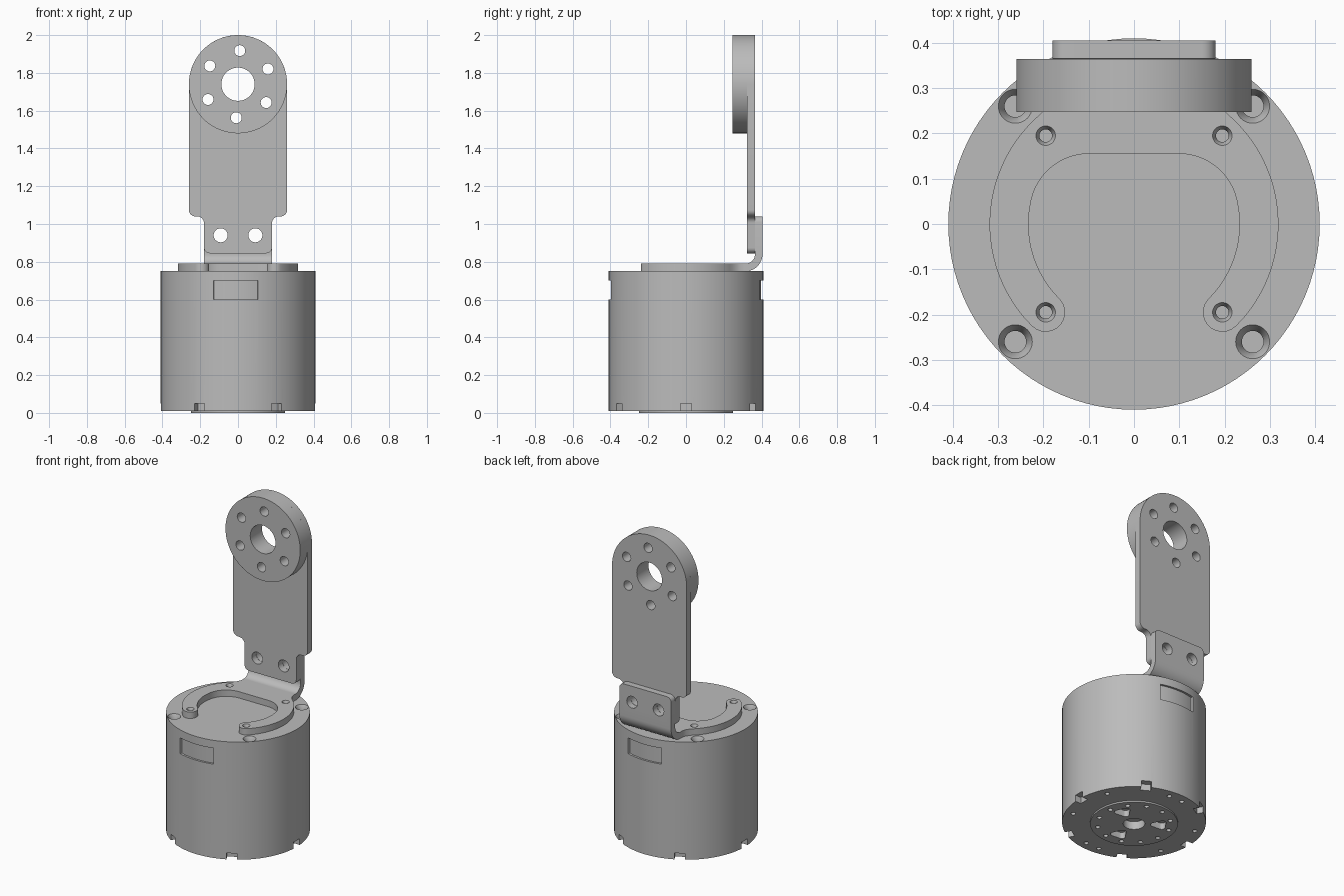
import bpy, bmesh
from math import sin, cos, pi, radians
from mathutils import Matrix, Vector

if "Cube" in bpy.data.objects:
    bpy.data.objects.remove(bpy.data.objects["Cube"])

# One plain grey metal
GREY = (0.5, 0.5, 0.5, 1)
metal = bpy.data.materials.new("grey_metal")
metal.use_nodes = True
metal.diffuse_color = GREY
metal.node_tree.nodes["Principled BSDF"].inputs["Base Color"].default_value = GREY


def arc(cx, cy, r, start, end, n=12):
    """Points along an arc, angles in degrees."""
    steps = [radians(start + (end - start) * i / n) for i in range(n + 1)]
    return [(cx + r * cos(a), cy + r * sin(a)) for a in steps]


def polar(r, angle):
    return r * cos(radians(angle)), r * sin(radians(angle))


# Maps 2D outline + depth to 3D for each extrusion axis
PLACE = {
    "x": lambda u, v, d: (d, u, v),
    "y": lambda u, v, d: (u, d, v),
    "z": lambda u, v, d: (u, v, d),
}


def add_prism(bm, outline, low, high, axis="z", scale_high=None):
    """Extrude an outline; a second outline may shape the far end."""
    far = scale_high or outline
    a = [bm.verts.new(PLACE[axis](u, v, low)) for u, v in outline]
    b = [bm.verts.new(PLACE[axis](u, v, high)) for u, v in far]
    n = len(a)
    bm.faces.new(a)
    bm.faces.new(b[::-1])
    for i in range(n):
        bm.faces.new((a[i], b[i], b[(i + 1) % n], a[(i + 1) % n]))


def disc(cx, cy, r, n=32):
    return arc(cx, cy, r, 0, 360, n)[:-1]


def finish(name, bm):
    bmesh.ops.recalc_face_normals(bm, faces=bm.faces)
    mesh = bpy.data.meshes.new(name)
    bm.to_mesh(mesh)
    bm.free()
    mesh.materials.append(metal)
    obj = bpy.data.objects.new(name, mesh)
    bpy.context.collection.objects.link(obj)
    return obj


def part(name, *prism):
    bm = bmesh.new()
    add_prism(bm, *prism)
    return finish(name, bm)


def cut(obj, prisms):
    """Cut a set of separate prisms out of an object."""
    bm = bmesh.new()
    for p in prisms:
        add_prism(bm, *p)
    tool = finish("cutter", bm)
    tool.hide_render = True
    mod = obj.modifiers.new("cut", "BOOLEAN")
    mod.operation, mod.solver, mod.object = "DIFFERENCE", "EXACT", tool
    bpy.context.view_layer.update()
    graph = bpy.context.evaluated_depsgraph_get()
    old = obj.data
    obj.data = bpy.data.meshes.new_from_object(obj.evaluated_get(graph))
    obj.modifiers.clear()
    bpy.data.meshes.remove(old)
    bpy.data.objects.remove(tool)


def smooth(obj):
    obj.data.shade_smooth()
    obj.data.set_sharp_from_angle(angle=radians(30))


# Motor housing with a thin raised hub underneath
bm = bmesh.new()
profile = [(0, 0), (0.25, 0), (0.25, 0.01), (0.41, 0.01), (0.41, 0.75), (0, 0.75)]
ring = [bm.verts.new((r, 0, z)) for r, z in profile]
edges = [bm.edges.new(pair) for pair in zip(ring, ring[1:])]
bmesh.ops.spin(bm, geom=ring + edges, cent=(0, 0, 0), axis=(0, 0, 1),
               angle=2 * pi, steps=96, use_merge=True)
bmesh.ops.remove_doubles(bm, verts=bm.verts, dist=0.0001)
housing = finish("motor_housing", bm)

# Label recesses, front and back
recesses = []
for base in (-90, 90):
    outline = arc(0, 0, 0.45, base - 18.5, base + 15) + arc(0, 0, 0.397, base + 15, base - 18.5)
    recesses.append((outline, 0.6, 0.7))
cut(housing, recesses)

# Six notches round the bottom rim
notches = []
for k in range(6):
    turn = Matrix.Rotation(k * pi / 3, 2)
    box = [(0.37, -0.03), (0.45, -0.03), (0.45, 0.03), (0.37, 0.03)]
    notches.append(([tuple(turn @ Vector(p)) for p in box], -0.05, 0.05))
cut(housing, notches)

# Countersunk screw holes in the top
corners = [(sx, sy) for sx in (-1, 1) for sy in (-1, 1)]
cut(housing, [(disc(x * 0.262, y * 0.26, 0.024), 0.70, 0.751, "z",
               disc(x * 0.262, y * 0.26, 0.024)) for x, y in corners])
cut(housing, [(disc(x * 0.262, y * 0.26, 0.024), 0.725, 0.751, "z",
               disc(x * 0.262, y * 0.26, 0.038)) for x, y in corners])

# Underside: centre bore, three rounded triangular pockets, small holes
under = [(disc(0, 0, 0.062), -0.01, 0.05)]
for base in (25, 145, 265):
    cx, cy = polar(0.145, base)
    outline = []
    for k in (-60, 60, 180):
        ox, oy = polar(0.032, base + k)
        outline += arc(cx + ox, cy + oy, 0.02, base + k - 60, base + k + 60, 8)
    under.append((outline, -0.01, 0.04))
for k in range(12):
    under.append((disc(*polar(0.21, 10 + 30 * k), 0.014, 16), -0.01, 0.04))
for angle in (25, 84, 99, 156, 205, 264, 279, 336):
    under.append((disc(*polar(0.36, angle), 0.014, 16), -0.01, 0.04))
cut(housing, under)

# C-shaped bracket foot; right half of the outline is mirrored
half = arc(0.1, 0.025, 0.13, 90, 14) + arc(0, 0, 0.233, 8, -45)
half += arc(0.195, -0.195, 0.043, 125, 315)[1:]
half += arc(0, 0, 0.319, -40, 50, 24) + [(0.188, 0.268), (0.18, 0.29), (0.18, 0.315)]
foot = part("bracket_foot", half + [(-x, y) for x, y in half[::-1]], 0.75, 0.79)
cut(foot, [(disc(x * 0.195, y * 0.195, 0.014), 0.74, 0.80) for x, y in corners])
cut(foot, [(disc(x * 0.195, y * 0.195, 0.014), 0.775, 0.791, "z",
            disc(x * 0.195, y * 0.195, 0.022)) for x, y in corners])

# Bent tab rising from the foot, with rounded upper corners
bend = arc(0.315, 0.84, 0.09, -90, 0) + [(0.405, 1.04), (0.365, 1.04)]
bend += arc(0.315, 0.84, 0.05, 0, -90)
bm = bmesh.new()
add_prism(bm, bend, -0.18, 0.18, "x")
top_edges = [e for e in bm.edges if all(v.co.z > 1.03 for v in e.verts)
             and abs(e.verts[0].co.x - e.verts[1].co.x) < 0.01]
bmesh.ops.bevel(bm, geom=top_edges, offset=0.03, segments=6, profile=0.5, affect="EDGES")
tab = finish("bracket_tab", bm)

# Upright arm plate with a rounded head
half = arc(0.15, 0.875, 0.03, -90, 0, 6) + arc(0.215, 1.005, 0.035, 180, 90, 6)
half += arc(0.225, 1.075, 0.035, -90, 0, 6) + arc(0, 1.74, 0.26, 0, 88, 32)
arm = part("arm_plate", half + [(-x, z) for x, z in half[::-1]], 0.322, 0.364, "y")

# Round joint boss on the head of the arm
boss = part("joint_boss", disc(0, 1.74, 0.26, 96), 0.247, 0.322, "y")

# Bores through the boss, arm and tab
joint = [(disc(0, 1.74, 0.088, 48), 0.2, 0.45, "y")]
for k in range(6):
    x, z = polar(0.178, 27 + 60 * k)
    joint.append((disc(x, 1.74 + z, 0.029), 0.2, 0.45, "y"))
bolts = [(disc(s * 0.092, 0.94, 0.037), 0.2, 0.45, "y") for s in (-1, 1)]
cut(boss, joint)
cut(arm, joint + bolts)
cut(tab, bolts)

for obj in (housing, foot, tab, arm, boss):
    smooth(obj)
